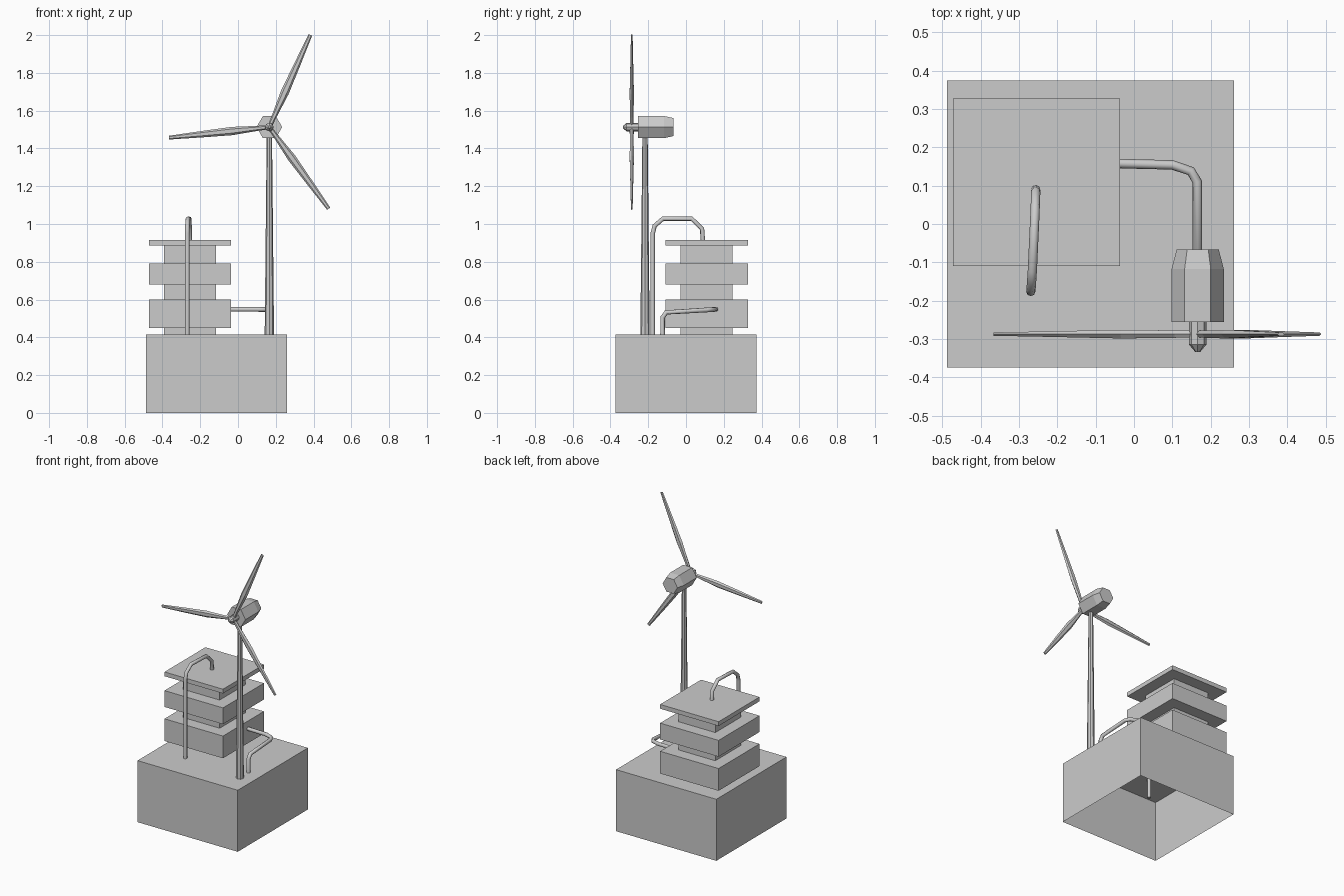
import bpy, math
from mathutils import Vector, Matrix

if "Cube" in bpy.data.objects:
    bpy.data.objects.remove(bpy.data.objects["Cube"])

TX, TY, HZ = 0.166, -0.217, 1.513   # turbine axis and hub height


def loft(name, rings, cap_start=True, cap_end=True, matrix=None):
    """Skin a list of equal-length point rings."""
    n = len(rings[0])
    verts = [p for r in rings for p in r]
    faces = [(i * n + j, i * n + (j + 1) % n, (i + 1) * n + (j + 1) % n, (i + 1) * n + j)
             for i in range(len(rings) - 1) for j in range(n)]
    if cap_start:
        faces.append(tuple(reversed(range(n))))
    if cap_end:
        faces.append(tuple(range(len(verts) - n, len(verts))))
    mesh = bpy.data.meshes.new(name)
    mesh.from_pydata(verts, [], faces)
    ob = bpy.data.objects.new(name, mesh)
    bpy.context.collection.objects.link(ob)
    if matrix:
        ob.matrix_world = matrix
    return ob


def ring(rx, ry, z, n, phase=0.0):
    return [Vector((rx * math.cos(phase + 2 * math.pi * k / n),
                    ry * math.sin(phase + 2 * math.pi * k / n), z)) for k in range(n)]


def square(half, z):
    return ring(half * math.sqrt(2), half * math.sqrt(2), z, 4, math.pi / 4)


def pipe(name, points, radius):
    cu = bpy.data.curves.new(name, 'CURVE')
    cu.dimensions = '3D'
    cu.bevel_depth = radius
    cu.bevel_resolution = 2
    cu.use_fill_caps = True
    sp = cu.splines.new('POLY')
    sp.points.add(len(points) - 1)
    for p, co in zip(sp.points, points):
        p.co = (*co, 1)
    ob = bpy.data.objects.new(name, cu)
    bpy.context.collection.objects.link(ob)
    return ob


# Hollow base, open underneath
loft("base", [square(0.374, 0), square(0.374, 0.415)], cap_start=False,
     matrix=Matrix.Translation((-0.114, 0, 0)))

# Stepped tank: square core with three overhanging slabs
core, slab = 0.137, 0.218
steps = [(core, 0.415)]
for low, high in ((0.45, 0.60), (0.68, 0.79), (0.887, 0.916)):
    steps += [(core, low), (slab, low), (slab, high), (core, high)]
loft("stepped_tank", [square(h, z) for h, z in steps[:-1]], cap_start=False,
     matrix=Matrix.Translation((-0.254, 0.109, 0)))

# Pipes
pipe("tall_pipe", [(-0.269, -0.176, 0.28), (-0.269, -0.176, 0.95), (-0.268, -0.166, 0.99),
                   (-0.265, -0.122, 1.028), (-0.258, 0.030, 1.028),
                   (-0.256, 0.085, 0.975), (-0.256, 0.090, 0.90)], 0.012)
pipe("side_pipe", [(0.165, -0.124, 0.38), (0.165, -0.124, 0.505), (0.165, -0.105, 0.532),
                   (0.165, 0.110, 0.545), (0.148, 0.138, 0.547), (0.100, 0.154, 0.548),
                   (-0.06, 0.158, 0.548)], 0.0125)

# Mast
loft("mast", [ring(0.025, 0.025, 0.40, 8), ring(0.014, 0.014, 1.47, 8)],
     matrix=Matrix.Translation((TX, TY, 0)))

# Nacelle and hub are lofted along +y
along_y = Matrix.Translation((TX, 0, HZ)) @ Matrix.Rotation(-math.pi / 2, 4, 'X')
loft("nacelle", [ring(r, r, y, 6) for r, y in
                 ((0.068, -0.255), (0.068, -0.117), (0.055, -0.067))], matrix=along_y)
loft("hub", [ring(r, r, y, 8) for r, y in
             ((0.006, -0.334), (0.023, -0.314), (0.023, -0.250))], matrix=along_y)

# Three blades: length along local z, (distance, half width, half thickness)
sections = [(0.0, 0.011, 0.010), (0.06, 0.013, 0.011), (0.20, 0.022, 0.013),
            (0.36, 0.017, 0.009), (0.534, 0.010, 0.005)]
for k in range(3):
    angle = math.radians(90 - 66 + 120 * k)
    loft(f"blade_{k + 1}", [ring(w, t, z, 6) for z, w, t in sections],
         matrix=Matrix.Translation((TX, -0.287, HZ)) @ Matrix.Rotation(angle, 4, 'Y'))
